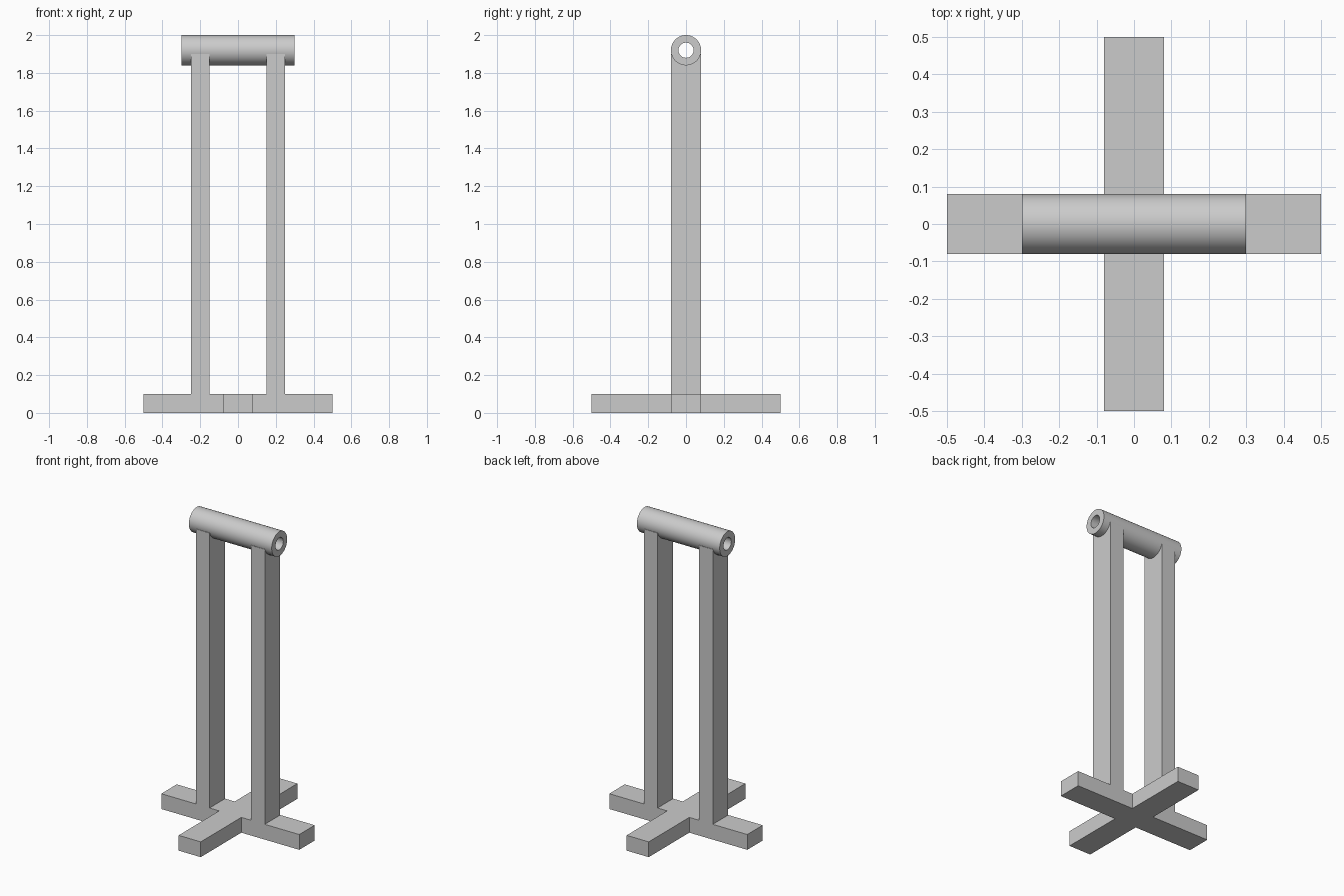
import bpy, bmesh
from math import sin, cos, pi, asin
from mathutils import Vector

if "Cube" in bpy.data.objects:
    bpy.data.objects.remove(bpy.data.objects["Cube"])

ARM, HALF, BASE_H = 0.5, 0.08, 0.1
TUBE_Z, TUBE_R, HOLE_R, TUBE_HALF = 1.92, 0.08, 0.04, 0.3
POST_X, POST_W, POST_TOP = 0.2, 0.1, 1.9
SIDES = 48


def finish(name, bm):
    bmesh.ops.recalc_face_normals(bm, faces=bm.faces)
    mesh = bpy.data.meshes.new(name)
    bm.to_mesh(mesh)
    bm.free()
    obj = bpy.data.objects.new(name, mesh)
    bpy.context.collection.objects.link(obj)
    bpy.ops.object.select_all(action='DESELECT')
    obj.select_set(True)
    bpy.context.view_layer.objects.active = obj
    bpy.ops.object.shade_smooth_by_angle(angle=pi / 6)
    return obj


def extrude_profile(name, points, direction):
    bm = bmesh.new()
    face = bm.faces.new([bm.verts.new(p) for p in points])
    geom = bmesh.ops.extrude_face_region(bm, geom=[face], use_keep_orig=True)["geom"]
    verts = [g for g in geom if isinstance(g, bmesh.types.BMVert)]
    bmesh.ops.translate(bm, verts=verts, vec=Vector(direction))
    return finish(name, bm)


# Cross-shaped base: one quarter outline turned four times
outline = []
for k in range(4):
    c, s = round(cos(k * pi / 2)), round(sin(k * pi / 2))
    for x, y in ((ARM, -HALF), (ARM, HALF), (HALF, HALF)):
        outline.append((c * x - s * y, s * x + c * y, 0))
extrude_profile("cross_base", outline, (0, 0, BASE_H))

# Posts with a concave saddle at the top that cradles the tube
drop = asin((TUBE_Z - POST_TOP) / TUBE_R)
saddle = []
for i in range(25):
    a = -drop - (pi - 2 * drop) * i / 24
    saddle.append((TUBE_R * cos(a), TUBE_Z + TUBE_R * sin(a)))
side = [(-HALF, BASE_H), (HALF, BASE_H), (HALF, POST_TOP)] + saddle + [(-HALF, POST_TOP)]
for label, x in (("left_post", -POST_X), ("right_post", POST_X)):
    extrude_profile(label, [(x - POST_W / 2, y, z) for y, z in side], (POST_W, 0, 0))

# Hollow top tube: four rings bridged around the wall
bm = bmesh.new()
rings = []
for x, r in ((-TUBE_HALF, TUBE_R), (TUBE_HALF, TUBE_R), (TUBE_HALF, HOLE_R), (-TUBE_HALF, HOLE_R)):
    rings.append([bm.verts.new((x, r * cos(2 * pi * i / SIDES), TUBE_Z + r * sin(2 * pi * i / SIDES)))
                  for i in range(SIDES)])
for k in range(4):
    a, b = rings[k], rings[(k + 1) % 4]
    for i in range(SIDES):
        j = (i + 1) % SIDES
        bm.faces.new((a[i], a[j], b[j], b[i]))
finish("top_tube", bm)
